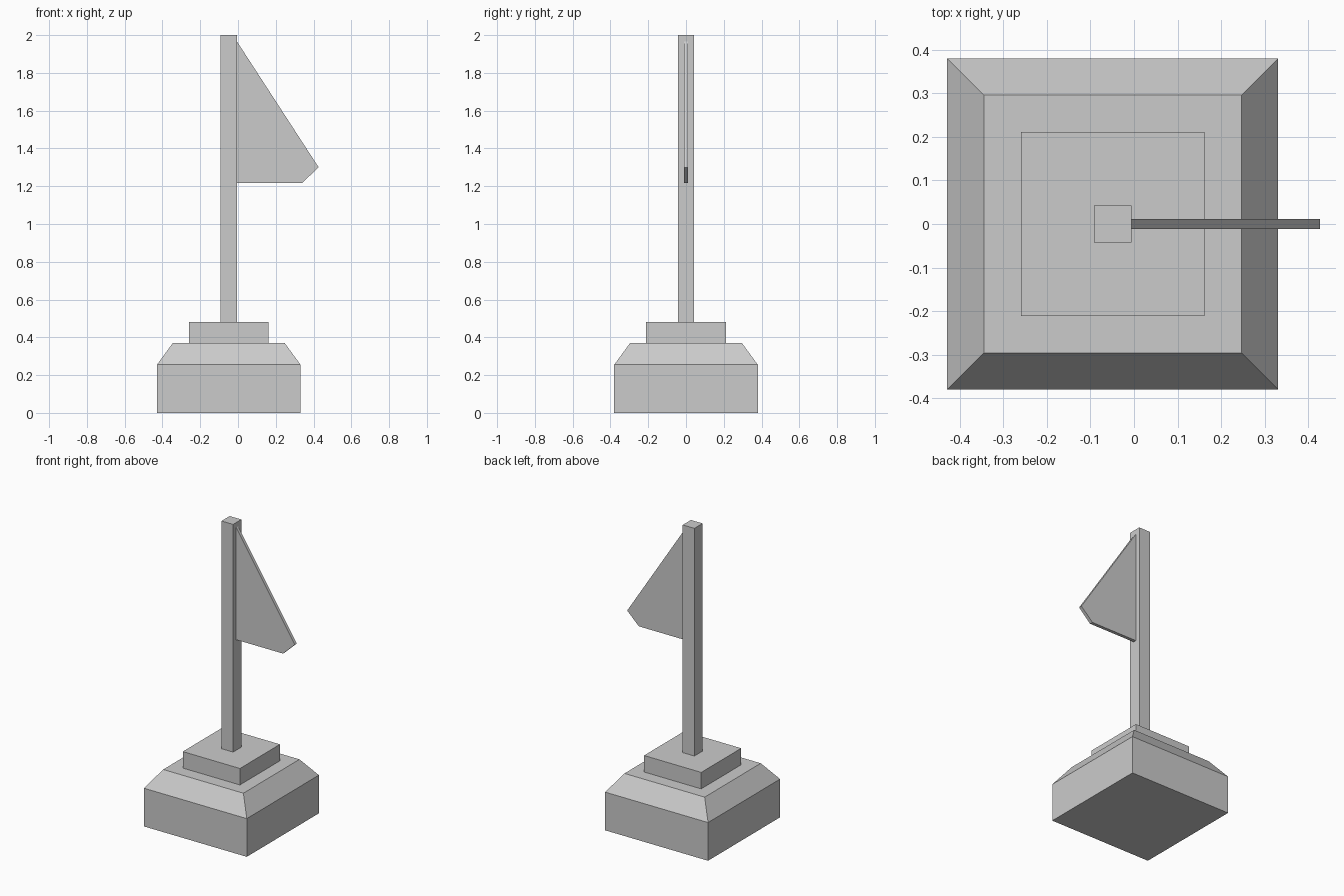
import bpy
import bmesh

cube = bpy.data.objects.get("Cube")
if cube:
    bpy.data.objects.remove(cube, do_unlink=True)

AXIS_X = -0.049  # shared centre line of base and pole

grey = bpy.data.materials.new("light grey")
grey.use_nodes = True
COLOUR = (0.6, 0.6, 0.6, 1)
grey.diffuse_color = COLOUR
grey.node_tree.nodes["Principled BSDF"].inputs["Base Color"].default_value = COLOUR


def loft(name, rings):
    """Join matching rings of points into a closed, flat-faced solid."""
    bm = bmesh.new()
    loops = [[bm.verts.new(p) for p in ring] for ring in rings]
    n = len(loops[0])
    for low, high in zip(loops, loops[1:]):
        for i in range(n):
            j = (i + 1) % n
            bm.faces.new((low[i], low[j], high[j], high[i]))
    bm.faces.new(loops[0][::-1])
    bm.faces.new(loops[-1])
    bmesh.ops.recalc_face_normals(bm, faces=bm.faces)
    mesh = bpy.data.meshes.new(name)
    bm.to_mesh(mesh)
    bm.free()
    mesh.materials.append(grey)
    obj = bpy.data.objects.new(name, mesh)
    bpy.context.collection.objects.link(obj)
    return obj


def square(half, z):
    return [(AXIS_X + sx * half, sy * half, z)
            for sx, sy in ((-1, -1), (1, -1), (1, 1), (-1, 1))]


# Stepped base with a sloped shoulder
loft("base", [square(0.38, 0), square(0.38, 0.255), square(0.296, 0.37)])
loft("plinth", [square(0.211, 0.37), square(0.211, 0.48)])

# Square pole
loft("pole", [square(0.043, 0.48), square(0.043, 2.0)])

# Thin pennant with a clipped lower tip
outline = [(AXIS_X + 0.043, 1.218), (0.34, 1.218), (0.427, 1.30), (AXIS_X + 0.043, 1.967)]
loft("flag", [[(x, y, z) for x, z in outline] for y in (-0.011, 0.011)])
